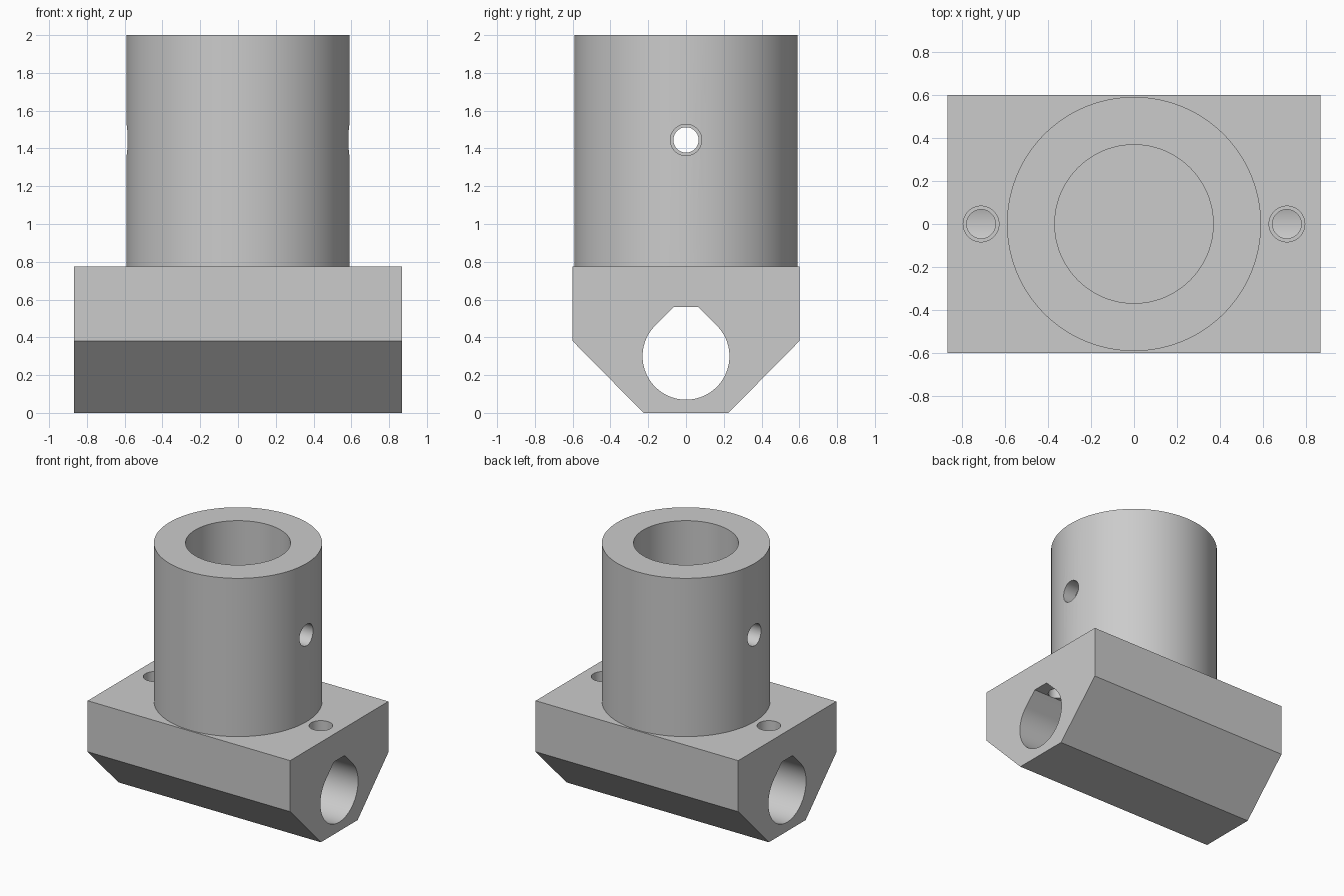
import bpy, bmesh, math
from mathutils import Matrix

cube = bpy.data.objects.get("Cube")
if cube:
    bpy.data.objects.remove(cube, do_unlink=True)

GREY = (0.6, 0.6, 0.6, 1)
mat = bpy.data.materials.new("plain grey")
mat.use_nodes = True
mat.diffuse_color = GREY
mat.node_tree.nodes["Principled BSDF"].inputs["Base Color"].default_value = GREY

BLOCK_TOP, HALF_LEN = 0.775, 0.867
BORE_Z, BORE_R, BORE_TOP = 0.30, 0.23, 0.56
SCREW_Z, SCREW_X = 1.445, 0.71
WIDE_R, NARROW_R = 0.083, 0.067


def finish(name, bm):
    bmesh.ops.recalc_face_normals(bm, faces=bm.faces)
    mesh = bpy.data.meshes.new(name)
    bm.to_mesh(mesh)
    bm.free()
    mesh.materials.append(mat)
    ob = bpy.data.objects.new(name, mesh)
    bpy.context.collection.objects.link(ob)
    return ob


def extrude_x(name, outline, half):
    """Prism along x from a closed (y, z) outline."""
    bm = bmesh.new()
    face = bm.faces.new([bm.verts.new((-half, y, z)) for y, z in outline])
    new = bmesh.ops.extrude_face_region(bm, geom=[face])["geom"]
    verts = [v for v in new if isinstance(v, bmesh.types.BMVert)]
    bmesh.ops.translate(bm, verts=verts, vec=(2 * half, 0, 0))
    return finish(name, bm)


def cylinder(name, radius, start, end, at=(0, 0, 0), axis="Z", sides=48):
    """Cylinder between two distances along x or z."""
    bm = bmesh.new()
    bmesh.ops.create_cone(bm, cap_ends=True, segments=sides, radius1=radius,
                          radius2=radius, depth=end - start)
    bmesh.ops.translate(bm, verts=bm.verts, vec=(0, 0, (start + end) / 2))
    if axis == "X":
        bmesh.ops.transform(bm, matrix=Matrix.Rotation(math.pi / 2, 4, "Y"), verts=bm.verts)
    bmesh.ops.translate(bm, verts=bm.verts, vec=at)
    return finish(name, bm)


def cut(target, cutter):
    cutter.hide_render = True
    mod = target.modifiers.new("cut", "BOOLEAN")
    mod.operation, mod.solver, mod.object = "DIFFERENCE", "EXACT", cutter
    bpy.context.view_layer.objects.active = target
    bpy.ops.object.modifier_apply(modifier=mod.name)
    bpy.data.objects.remove(cutter, do_unlink=True)


def smooth(ob):
    bpy.ops.object.select_all(action="DESELECT")
    ob.select_set(True)
    bpy.context.view_layer.objects.active = ob
    bpy.ops.object.shade_smooth_by_angle(angle=math.radians(30))


# Block with chamfered underside
half_outline = [(0.225, 0), (0.6, 0.38), (0.6, BLOCK_TOP)]
outline = half_outline + [(-y, z) for y, z in reversed(half_outline)]
block = extrude_x("clamp_block", outline, HALF_LEN)

# Rod bore: round below, 45 degree shoulders and a flat roof
steps = 72
bore = []
for i in range(steps + 1):
    a = math.radians(135 + 270 * i / steps)
    bore.append((BORE_R * math.cos(a), BORE_Z + BORE_R * math.sin(a)))
roof = BORE_R * math.sqrt(2) - (BORE_TOP - BORE_Z)
bore += [(roof, BORE_TOP), (-roof, BORE_TOP)]
cut(block, extrude_x("bore_cutter", bore, 1))

# Stepped screw holes from the block's top into the bore
for side in (-1, 1):
    at = (side * SCREW_X, 0, 0)
    cut(block, cylinder("wide_cutter", WIDE_R, BLOCK_TOP - 0.11, 1, at))
    cut(block, cylinder("narrow_cutter", NARROW_R, BORE_Z, 0.9, at))
smooth(block)

# Upright socket tube, seated slightly into the block
tube = cylinder("socket_tube", 0.59, 0.7, 2, sides=96)
cut(tube, cylinder("socket_cutter", 0.368, 0.5, 2.2, sides=96))

# Stepped cross holes through both tube walls
cut(tube, cylinder("cross_cutter", NARROW_R, -1, 1, (0, 0, SCREW_Z), "X"))
for start, end in ((0.48, 1), (-1, -0.48)):
    cut(tube, cylinder("wide_cutter", WIDE_R, start, end, (0, 0, SCREW_Z), "X"))
smooth(tube)
